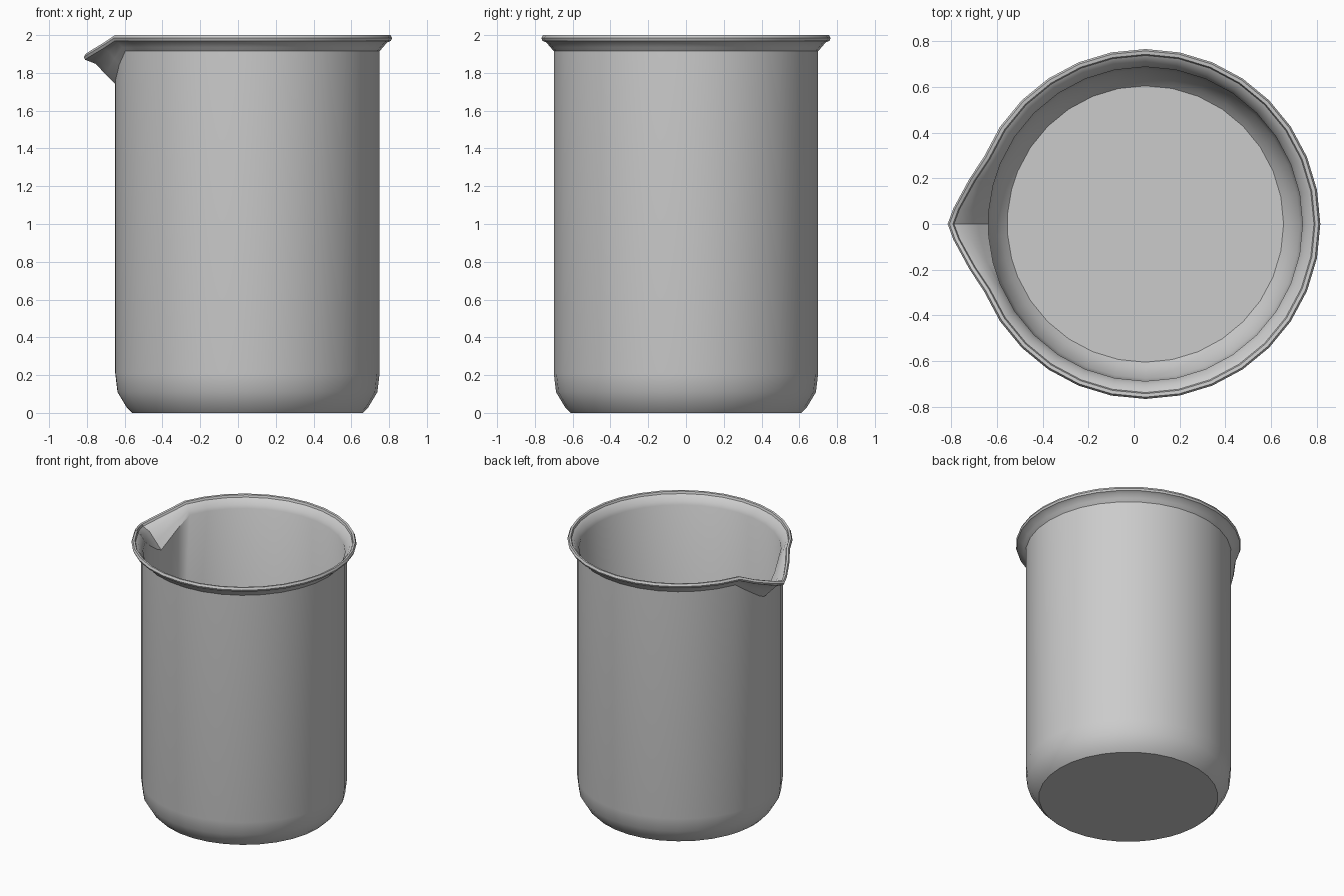
import bpy, bmesh
from math import pi, sin, cos

if "Cube" in bpy.data.objects:
    bpy.data.objects.remove(bpy.data.objects["Cube"])

CX = 0.05           # axis of the round body
WALL, T = 0.70, 0.012

# angle from the spout -> (weight of the spout neck, extra rim radius, rim drop)
SPOUT = {0.0: (1, 0.10, 0.10), 0.08: (0.85, 0.078, 0.084),
         0.25: (0.4, 0.03, 0.042)}
columns = []
for d, vals in SPOUT.items():
    for s in ((1,) if d == 0 else (1, -1)):
        columns.append((s * d, vals))
for i in range(2, 31):
    d = i * pi / 16
    columns.append((d if d <= pi else d - 2 * pi, (0, 0, 0)))
columns.sort(key=lambda c: c[0])


def lerp(a, b, f, g):
    return (a[0] + (b[0] - a[0]) * f, a[1] + (b[1] - a[1]) * g)


def profile(weight, extra, drop):
    """Outer wall from base to lip, then down the inside to the floor."""
    neck = (WALL, 1.915 - 0.175 * weight)
    lip = (0.760 + extra, 1.97 - drop)
    neck_in = (WALL - T, neck[1] + 0.006)
    lip_in = (0.738 + extra, 1.982 - drop)
    bends = ((0.3, 0.38), (0.65, 0.83))
    out = [(0.61, 0), (0.64, 0.03), (0.688, 0.11), (WALL, 0.21), neck]
    out += [lerp(neck, lip, f, g) for f, g in bends]
    out += [lip, (0.766 + extra, 1.984 - drop), (0.758 + extra, 2.0 - drop),
            (0.743 + extra, 1.998 - drop), lip_in]
    out += [lerp(neck_in, lip_in, f, g) for f, g in reversed(bends)]
    out += [neck_in, (WALL - T, 0.21), (0.676, 0.115),
            (0.632, 0.04), (0.605, T)]
    return out


# beaker: one closed thin-walled shell
bm = bmesh.new()
rings = []
for d, vals in columns:
    a = pi + d
    rings.append([bm.verts.new((CX + r * cos(a), r * sin(a), z))
                  for r, z in profile(*vals)])
n = len(rings)
for i in range(n):
    a, b = rings[i], rings[(i + 1) % n]
    for j in range(len(a) - 1):
        bm.faces.new((a[j], b[j], b[j + 1], a[j + 1]))
bm.faces.new([r[0] for r in rings])      # underside
bm.faces.new([r[-1] for r in rings])     # inner floor
bmesh.ops.recalc_face_normals(bm, faces=bm.faces)
me = bpy.data.meshes.new("beaker")
bm.to_mesh(me)
bm.free()
beaker = bpy.data.objects.new("beaker", me)
bpy.context.collection.objects.link(beaker)
bpy.context.view_layer.objects.active = beaker
beaker.select_set(True)
bpy.ops.object.shade_smooth_by_angle(angle=pi / 5)
